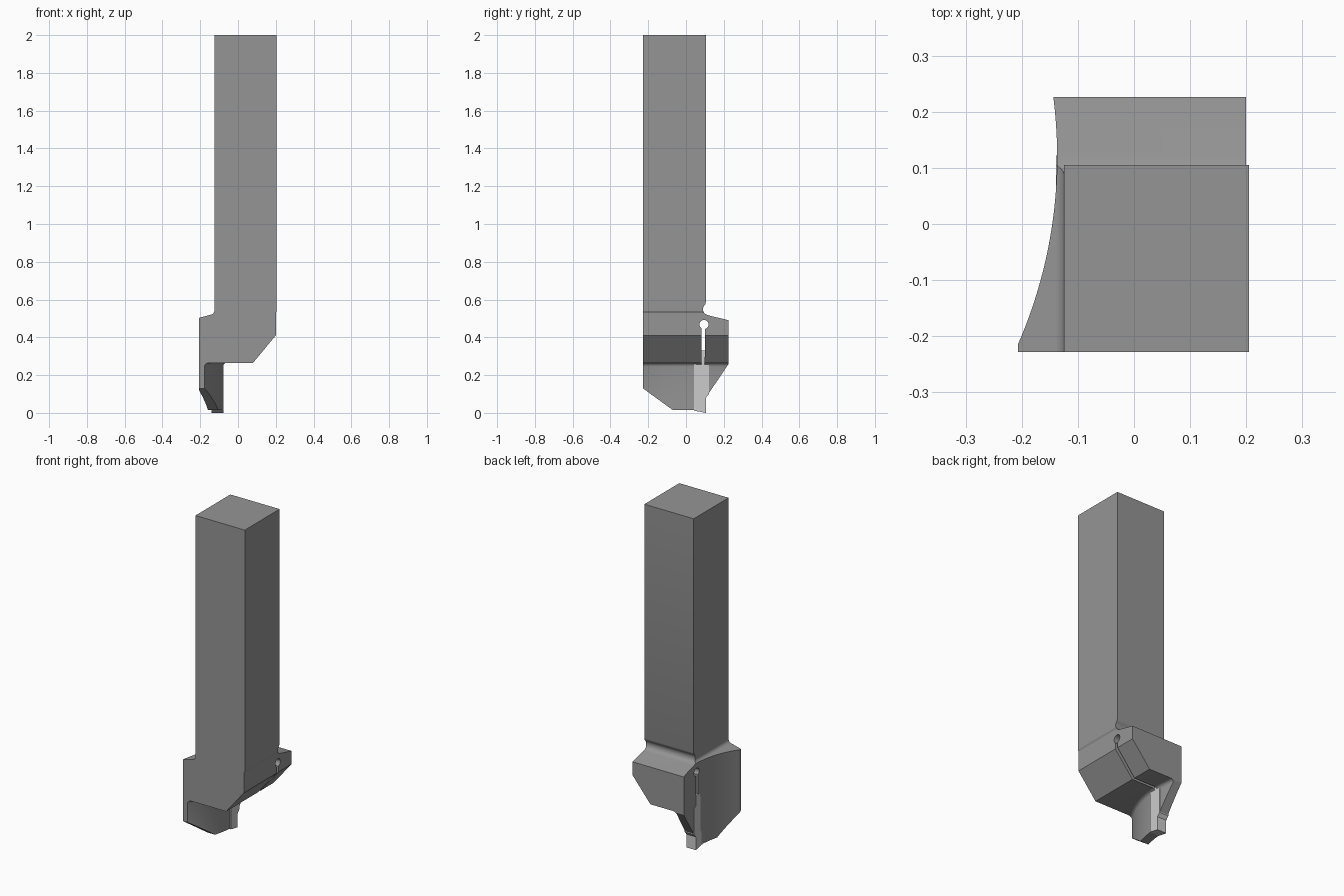
import bpy, bmesh, math

if "Cube" in bpy.data.objects:
    bpy.data.objects.remove(bpy.data.objects["Cube"])


def prism(name, pts, axis, lo, hi):
    """Extrude a 2D profile along an axis; x takes (y,z), y takes (x,z), z takes (x,y)."""
    place = {'x': lambda p, t: (t, p[0], p[1]),
             'y': lambda p, t: (p[0], t, p[1]),
             'z': lambda p, t: (p[0], p[1], t)}[axis]
    bm = bmesh.new()
    a = [bm.verts.new(place(p, lo)) for p in pts]
    b = [bm.verts.new(place(p, hi)) for p in pts]
    n = len(pts)
    bm.faces.new(a)
    bm.faces.new(b)
    for i in range(n):
        j = (i + 1) % n
        bm.faces.new((a[i], a[j], b[j], b[i]))
    bmesh.ops.recalc_face_normals(bm, faces=bm.faces)
    me = bpy.data.meshes.new(name)
    bm.to_mesh(me)
    bm.free()
    ob = bpy.data.objects.new(name, me)
    bpy.context.collection.objects.link(ob)
    return ob


def boolean(ob, cutter, op):
    m = ob.modifiers.new("cut", 'BOOLEAN')
    m.operation, m.object, m.solver = op, cutter, 'EXACT'
    bpy.context.view_layer.objects.active = ob
    bpy.ops.object.modifier_apply(modifier=m.name)
    bpy.data.objects.remove(cutter)


def arc(cx, cy, r, a0, a1, n):
    return [(cx + r * math.cos(math.radians(a0 + (a1 - a0) * i / n)),
             cy + r * math.sin(math.radians(a0 + (a1 - a0) * i / n))) for i in range(n + 1)]


def paint(ob, name, value):
    mat = bpy.data.materials.new(name)
    mat.diffuse_color = (value, value, value, 1)
    mat.use_nodes = True
    mat.node_tree.nodes["Principled BSDF"].inputs["Base Color"].default_value = mat.diffuse_color
    ob.data.materials.clear()
    ob.data.materials.append(mat)
    for p in ob.data.polygons:
        p.material_index = 0


# Shank and head: side profile crossed with front profile
side = [(-0.228, 0.13), (-0.07, 0.015), (0.05, 0.015), (0.05, 0.095), (0.115, 0.095),
        (0.226, 0.26), (0.226, 0.49), (0.125, 0.515)]
side += arc(0.122, 0.549, 0.032, 260, 130, 8)
side += [(0.105, 0.585), (0.105, 2), (-0.228, 2)]
holder = prism("tool_holder", side, 'x', -0.4, 0.4)
front = [(-0.207, -0.1), (0.08, -0.1), (0.08, 0.265), (0.2, 0.41), (0.2, 0.53),
         (0.205, 0.54), (0.205, 2.1), (-0.125, 2.1)]
front += arc(-0.147, 0.542, 0.022, 0, -75, 6) + [(-0.207, 0.503)]
boolean(holder, prism("front_profile", front, 'y', -0.5, 0.5), 'INTERSECT')

# Concave clearance on the left face
left = arc(-0.973, 0.12, 0.836, -30, 30, 60)
boolean(holder, prism("left_clearance", left, 'z', -0.2, 0.56), 'DIFFERENCE')

# Undercut leaving the curved blade, with a rounded top edge for the fillet
right = arc(-0.68, 0.1, 0.6, -40, 25, 60) + [(0.5, 0.4), (0.5, -0.4)]
under = prism("blade_undercut", right, 'z', -0.2, 0.265)
bm = bmesh.new()
bm.from_mesh(under.data)
rim = [e for e in bm.edges
       if all(v.co.z > 0.2 and v.co.x < 0.1 for v in e.verts)]
bmesh.ops.bevel(bm, geom=rim, offset=0.02, segments=4, profile=0.5, affect='EDGES')
bm.to_mesh(under.data)
bm.free()
boolean(holder, under, 'DIFFERENCE')

# Clamping slot ending in a round hole
key = [(0.098, 0.2)] + arc(0.095, 0.468, 0.024, -75, 237, 24) + [(0.082, 0.2)]
boolean(holder, prism("clamp_slot", key, 'x', -0.4, 0.4), 'DIFFERENCE')
paint(holder, "dark_steel", 0.3)

# Cutting insert, slightly proud of the blade on both sides
tip = [(0.042, 0.012), (0.105, 0.0), (0.105, 0.08), (0.122, 0.1), (0.122, 0.25),
       (0.105, 0.268), (0.105, 0.33), (0.068, 0.33), (0.05, 0.268), (0.042, 0.255)]
insert = prism("cutting_insert", tip, 'x', -0.139, -0.077)
paint(insert, "light_grey", 0.75)

bpy.ops.object.select_all(action='DESELECT')
holder.select_set(True)
bpy.context.view_layer.objects.active = holder
bpy.ops.object.shade_smooth_by_angle(angle=math.radians(25))
